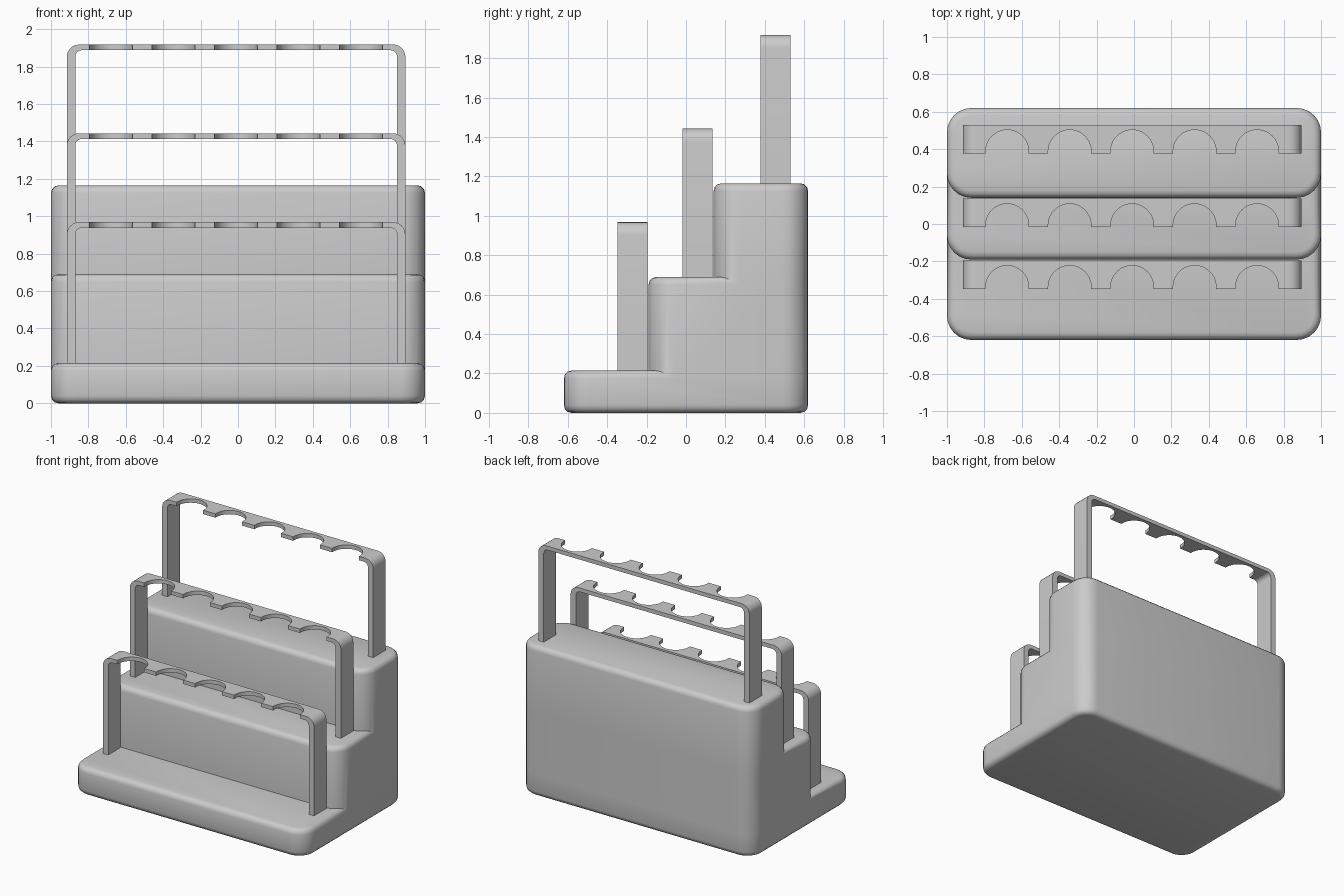
import bpy, bmesh
from math import sin, cos, pi

if "Cube" in bpy.data.objects:
    bpy.data.objects.remove(bpy.data.objects["Cube"])

BEVEL, CORNER, BACK = 0.04, 0.13, 0.62


def finish(bm, name):
    bmesh.ops.recalc_face_normals(bm, faces=bm.faces)
    me = bpy.data.meshes.new(name)
    bm.to_mesh(me)
    bm.free()
    ob = bpy.data.objects.new(name, me)
    bpy.context.collection.objects.link(ob)
    return ob


def activate(ob):
    bpy.ops.object.select_all(action='DESELECT')
    ob.select_set(True)
    bpy.context.view_layer.objects.active = ob


def boolean(ob, other, op):
    mod = ob.modifiers.new(op, 'BOOLEAN')
    mod.object, mod.operation, mod.solver = other, op, 'EXACT'
    activate(ob)
    bpy.ops.object.modifier_apply(modifier=mod.name)
    bpy.data.objects.remove(other)


def prism(bm, pts, place, a, b):
    """Close a 2D outline into a prism between levels a and b."""
    lo = [bm.verts.new(place(u, v, a)) for u, v in pts]
    hi = [bm.verts.new(place(u, v, b)) for u, v in pts]
    bm.faces.new(lo)
    bm.faces.new(hi)
    for i in range(len(pts)):
        j = (i + 1) % len(pts)
        bm.faces.new((lo[i], lo[j], hi[j], hi[i]))


def arc(cx, cy, r, a0, a1, n):
    return [(cx + r * cos(a0 + (a1 - a0) * i / n),
             cy + r * sin(a0 + (a1 - a0) * i / n)) for i in range(n + 1)]


def tier(name, front, z0, z1):
    """Rounded block; the lowest one is also softened underneath."""
    bm = bmesh.new()
    x, f, b = 1 - CORNER, front + CORNER, BACK - CORNER
    pts = (arc(x, b, CORNER, 0, pi / 2, 6) + arc(-x, b, CORNER, pi / 2, pi, 6)
           + arc(-x, f, CORNER, pi, 1.5 * pi, 6) + arc(x, f, CORNER, 1.5 * pi, 2 * pi, 6))
    prism(bm, pts, lambda u, v, w: (u, v, w), z0, z1)
    bmesh.ops.recalc_face_normals(bm, faces=bm.faces)
    levels = [z1] + ([0] if z0 == 0 else [])
    rim = [e for e in bm.edges
           if any(all(abs(v.co.z - h) < 1e-5 for v in e.verts) for h in levels)]
    bmesh.ops.bevel(bm, geom=rim, offset=BEVEL, segments=3, profile=0.5, affect='EDGES')
    return finish(bm, name)


# Stepped body
body = tier("stepped_body", -0.62, 0, 0.215)
boolean(body, tier("middle_step", -0.19, 0.215 - BEVEL, 0.69), 'UNION')
boolean(body, tier("back_step", 0.14, 0.69 - BEVEL, 1.165), 'UNION')

# Arched rack: legs and top bar bent from one strip
H, HW, R, RI = 0.755, 0.905, 0.065, 0.035
ix, iz = HW - 0.045, H - 0.03
outline = ([(HW, -0.02)] + arc(HW - R, H - R, R, 0, pi / 2, 6)
           + arc(-HW + R, H - R, R, pi / 2, pi, 6) + [(-HW, -0.02), (-ix, -0.02)]
           + arc(-ix + RI, iz - RI, RI, pi, pi / 2, 6)
           + arc(ix - RI, iz - RI, RI, pi / 2, 0, 6) + [(ix, -0.02)])
bm = bmesh.new()
prism(bm, outline, lambda u, v, w: (u, w, v), 0, 0.152)
rack = finish(bm, "front_rack")

# Five round-ended notches along the front of the bar
bm = bmesh.new()
for i in range(-2, 3):
    cx = i * 0.334
    pts = [(cx - 0.115, -0.1), (cx + 0.115, -0.1)] + arc(cx, 0.01, 0.115, 0, pi, 20)
    prism(bm, pts, lambda u, v, w: (u, v, w), H - 0.1, H + 0.1)
cutter = finish(bm, "notch_cutter")
cutter.hide_render = True
boolean(rack, cutter, 'DIFFERENCE')

# One rack on each step
rack.location = (-0.01, -0.347, 0.213)
racks = [rack]
for name, y, z in (("middle_rack", -0.017, 0.688), ("back_rack", 0.378, 1.163)):
    ob = bpy.data.objects.new(name, rack.data)
    ob.location = (-0.01, y, z)
    bpy.context.collection.objects.link(ob)
    racks.append(ob)

for ob in (body, rack):
    activate(ob)
    bpy.ops.object.shade_smooth_by_angle(angle=0.6)
